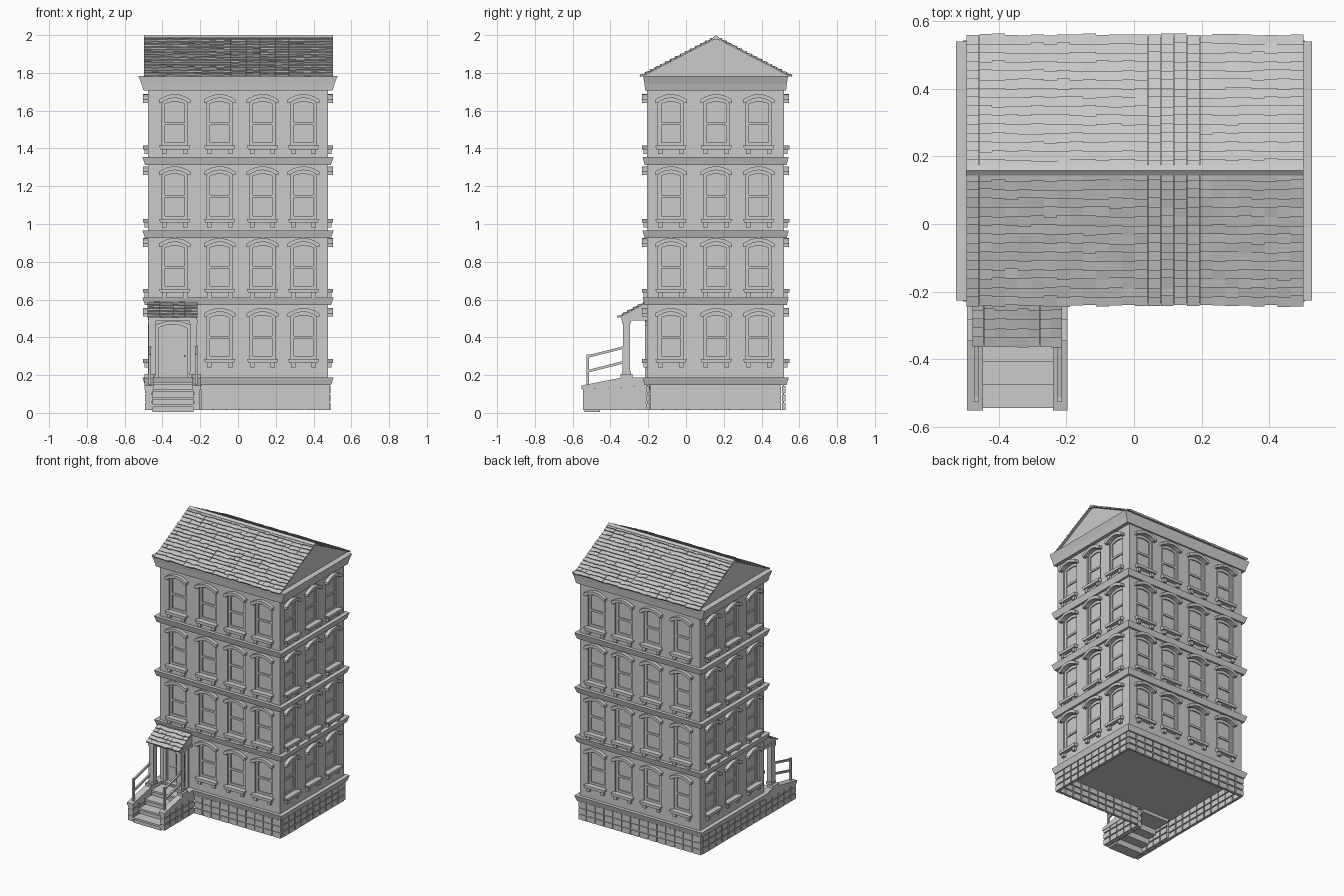
import bpy, bmesh, random
from mathutils import Matrix, Vector

if "Cube" in bpy.data.objects:
    bpy.data.objects.remove(bpy.data.objects["Cube"])

random.seed(4)
CY, HX, HY = 0.157, 0.476, 0.363          # footprint centre and half sizes


def frame(u, w, o):
    """Local frame: u along the wall, z up, w pointing outwards."""
    m = Matrix.Identity(4)
    for i, c in enumerate((u, (0, 0, 1), w, o)):
        for r in range(3):
            m[r][i] = c[r]
    return m


def finish(bm, name):
    bmesh.ops.recalc_face_normals(bm, faces=bm.faces)
    me = bpy.data.meshes.new(name)
    bm.to_mesh(me)
    bm.free()
    ob = bpy.data.objects.new(name, me)
    bpy.context.collection.objects.link(ob)
    return ob


def prism(bm, m, pts, w0, w1):
    a = [bm.verts.new(m @ Vector((p[0], p[1], w0))) for p in pts]
    b = [bm.verts.new(m @ Vector((p[0], p[1], w1))) for p in pts]
    bm.faces.new(a[::-1])
    bm.faces.new(b)
    for i in range(len(a)):
        j = (i + 1) % len(a)
        bm.faces.new((a[i], a[j], b[j], b[i]))


def box(bm, m, u0, u1, v0, v1, w0, w1):
    prism(bm, m, [(u0, v0), (u1, v0), (u1, v1), (u0, v1)], w0, w1)


def arc(c, hw, spring, rise, n=8):
    ts = [-1 + 2 * i / n for i in range(n + 1)]
    return [(c + hw * t, spring + rise * (1 - t * t)) for t in ts]


def band(name, profile, ky=1.0):
    """Rectangular moulding around the house; profile = (overhang, z)."""
    bm = bmesh.new()
    rings = [[bm.verts.new((sx * (HX + o), CY + sy * (HY + o * ky), z))
              for sx, sy in ((-1, -1), (1, -1), (1, 1), (-1, 1))] for o, z in profile]
    bm.faces.new(rings[0])
    bm.faces.new(rings[-1])
    for a, b in zip(rings, rings[1:]):
        for i in range(4):
            j = (i + 1) % 4
            bm.faces.new((a[i], a[j], b[j], b[i]))
    return finish(bm, name)


def bricks(bm, m, u0, u1, w0, w1, cols, z0=0.012, z1=0.147, rows=3, gap=0.008):
    inset = .007
    box(bm, m, u0 + .006, u1 - .006, z0 + .006, z1, w0 + inset, w1 - inset)
    du, dz = (u1 - u0) / cols, (z1 - z0) / rows
    for i in range(cols):
        for k in range(rows):
            box(bm, m, u0 + i * du + gap / 2, u0 + (i + 1) * du - gap / 2,
                z0 + k * dz + gap / 2, z0 + (k + 1) * dz - gap / 2, w0, w1)


def shingles(bm, x0, x1, eave, ridge, rows, cols, t):
    e, r = Vector(eave), Vector(ridge)
    d = (r - e) / rows
    n = Vector((-d.y, d.x)).normalized()
    if n.y < 0:
        n = -n
    dx = (x1 - x0) / cols
    for i in range(rows):
        for c in range(cols):
            p0 = e + d * (i + random.uniform(-.12, .12))
            p1 = e + d * min(i + 1.15, rows)
            tt = t * random.uniform(.8, 1.1)
            prism(bm, SIDE, [p0, p1, p1 + n * .003, p0 + n * tt],
                  x0 + c * dx + .0002, x0 + (c + 1) * dx - .0002)


SIDE = frame((0, 1, 0), (1, 0, 0), (0, 0, 0))        # (y, z) profiles extruded in x
FRONT = frame((1, 0, 0), (0, -1, 0), (0, 0, 0))
XS, YS = (-0.335, -0.097, 0.13, 0.347), (-0.237, 0.003, 0.228)
FACADES = {
    "front": (frame((1, 0, 0), (0, -1, 0), (0, CY - HY, 0)), HX, XS),
    "back": (frame((-1, 0, 0), (0, 1, 0), (0, CY + HY, 0)), HX, [-x for x in XS]),
    "right": (frame((0, 1, 0), (1, 0, 0), (HX, CY, 0)), HY, YS),
    "left": (frame((0, -1, 0), (-1, 0, 0), (-HX, CY, 0)), HY, [-y for y in YS]),
}
FLOORS = ((0.285, 0.555), (0.657, 0.925), (1.027, 1.305), (1.415, 1.687))  # sill top, hood top
DOOR_C, DEPTH, SASH = -0.345, 0.019, -0.011

# Walls with arched openings, hoods, sills and sashes
for side, (m, half, centres) in FACADES.items():
    trim, sash = bmesh.new(), bmesh.new()
    holes = []
    for k, (s, top) in enumerate(FLOORS):
        for c in centres:
            if side == "front" and k == 0 and c == XS[0]:
                holes.append([(DOOR_C + .083, .185), (DOOR_C - .083, .185)]
                             + arc(DOOR_C, .083, .455, .02))
                continue
            sp = top - .042
            holes.append([(c + .068, s), (c - .068, s)] + arc(c, .068, sp, .022))
            # arched hood with short drops at both ends
            prism(trim, m, [(c - .084, sp - .004)] + arc(c, .084, sp + .014, .028)
                  + [(c + .084, sp - .004), (c + .066, sp - .004)]
                  + arc(c, .066, sp, .022)[::-1] + [(c - .066, sp - .004)], -.005, .026)
            # sill on two brackets
            prism(trim, m, [(c - .076, s - .02), (c + .076, s - .02),
                            (c + .083, s), (c - .083, s)], -.015, .028)
            for b in (-.055, .055):
                box(trim, m, c + b - .012, c + b + .012, s - .045, s - .02, -.005, .018)
            # sash bars
            for e in (-1, 1):
                u = c + e * .06
                box(sash, m, u - .009, u + .009, s, sp + .004, -DEPTH - .002, SASH)
            mid = (s + sp) / 2
            for v0, v1 in ((s, s + .016), (mid - .006, mid + .008)):
                box(sash, m, c - .055, c + .055, v0, v1, -DEPTH - .002, SASH)
            prism(sash, m, arc(c, .068, sp, .022) + arc(c, .068, sp - .016, .018)[::-1],
                  -DEPTH - .002, SASH)
    finish(trim, side + "_hoods_and_sills")
    finish(sash, side + "_window_sashes")
    cu = bpy.data.curves.new(side + "_wall", 'CURVE')
    cu.dimensions, cu.fill_mode, cu.extrude = '2D', 'BOTH', DEPTH / 2
    for loop in [[(-half, .16), (half, .16), (half, 1.74), (-half, 1.74)]] + holes:
        sp = cu.splines.new('POLY')
        sp.points.add(len(loop) - 1)
        for p, q in zip(sp.points, loop):
            p.co = (q[0], q[1], 0, 1)
        sp.use_cyclic_u = True
    tmp = bpy.data.objects.new("tmp", cu)
    bpy.context.collection.objects.link(tmp)
    me = bpy.data.meshes.new_from_object(tmp.evaluated_get(bpy.context.evaluated_depsgraph_get()))
    bpy.data.objects.remove(tmp)
    bm = bmesh.new()
    bm.from_mesh(me)
    bmesh.ops.remove_doubles(bm, verts=bm.verts, dist=1e-5)
    for f in bm.faces:
        f.smooth = False
    wall = finish(bm, side + "_wall")
    wall.matrix_world = m @ Matrix.Translation((0, 0, -DEPTH / 2))

# Inner core that carries the window panes
band("window_panes", [(-DEPTH, .16), (-DEPTH, 1.74)])

# String courses, plinth cap and cornice
for i, (z0, z1) in enumerate(((.147, .187), (.57, .612), (.925, .965), (1.312, 1.355))):
    band(f"string_course_{i}", [(.016, z0), (.03, z1)], .8)
band("cornice", [(.025, 1.707), (.036, 1.745), (.051, 1.783)], .4)

# Brick plinth, open below and open behind the stoop
bm = bmesh.new()
bricks(bm, FRONT, -.2, .49, .193, .213, 10)
bricks(bm, FRONT, -.49, .49, -.527, -.507, 14)
bricks(bm, SIDE, -.193, .507, .47, .49, 10)
bricks(bm, SIDE, -.213, .507, -.49, -.47, 10)
finish(bm, "brick_plinth")

# Main roof: gable body, shingle rows and ridge cap
bm = bmesh.new()
prism(bm, SIDE, [(-.232, 1.782), (.55, 1.782), (.159, 1.984)], -.485, .485)
finish(bm, "gable_roof_body")
bm = bmesh.new()
for ey in (-.238, .556):
    shingles(bm, -.497, .502, (ey, 1.78), (.159, 1.986), 15, 26, .011)
finish(bm, "roof_shingles")
bm = bmesh.new()
prism(bm, SIDE, [(.143, 1.978), (.175, 1.978), (.175, 1.988), (.159, 2.0), (.143, 1.988)], -.497, .502)
finish(bm, "roof_ridge_cap")

# Stoop: stairs and landing
bm = bmesh.new()
for i in range(4):
    y0 = -.545 + i * .068
    y1 = -.19 if i == 3 else y0 + .09
    box(bm, SIDE, y0 + .008, y1, .004 + i * .04, .032 + i * .04, -.452, -.236)
    box(bm, SIDE, y0, y1, .03 + i * .04, .044 + i * .04, -.452, -.236)
finish(bm, "stoop_steps")

# Stoop side walls, sloped copings, railings and porch columns
for name, x0, x1, xr, xc in (("left", -.495, -.448, -.467, -.455), ("right", -.24, -.197, -.221, -.236)):
    bm = bmesh.new()
    bricks(bm, SIDE, -.55, -.205, x0 + .003, x1 - .003, 5)
    finish(bm, name + "_stoop_wall")
    bm = bmesh.new()
    prism(bm, SIDE, [(-.553, .125), (-.553, .145), (-.34, .187), (-.19, .187), (-.19, .14)], x0, x1)
    box(bm, SIDE, -.347, -.283, .18, .205, x0, x1)
    finish(bm, name + "_stoop_coping")
    bm = bmesh.new()
    for y, z0, z1 in ((-.52, .14, .31), (-.33, .18, .355)):
        box(bm, SIDE, y - .007, y + .007, z0, z1, xr - .007, xr + .007)
    for z in (.29, .212):
        prism(bm, SIDE, [(-.525, z), (-.32, z + .052), (-.32, z + .066), (-.525, z + .014)],
              xr - .006, xr + .006)
    finish(bm, name + "_railing")
    bm = bmesh.new()
    box(bm, SIDE, -.333, -.296, .2, .49, xc - .018, xc + .018)
    box(bm, SIDE, -.338, -.291, .2, .22, xc - .022, xc + .022)
    box(bm, SIDE, -.338, -.291, .472, .492, xc - .022, xc + .022)
    finish(bm, name + "_porch_column")

# Porch canopy
bm = bmesh.new()
box(bm, SIDE, -.342, -.19, .488, .507, -.475, -.216)
prism(bm, SIDE, [(-.352, .505), (-.19, .505), (-.19, .595)], -.47, -.221)
finish(bm, "porch_canopy")
bm = bmesh.new()
shingles(bm, -.478, -.213, (-.36, .503), (-.195, .593), 6, 8, .011)
finish(bm, "porch_shingles")

# Door with surround and raised panels
m = FACADES["front"][0]
bm = bmesh.new()
d = DOOR_C
prism(bm, m, [(d - .1, .185)] + arc(d, .1, .462, .026)
      + [(d + .1, .185), (d + .075, .185)] + arc(d, .075, .45, .018)[::-1] + [(d - .075, .185)], -.015, .01)
finish(bm, "door_surround")
bm = bmesh.new()
prism(bm, m, [(d - .075, .185)] + arc(d, .075, .45, .018) + [(d + .075, .185)], -.024, -.014)
for u in (-.034, .034):
    for v0, v1 in ((.205, .29), (.31, .43)):
        box(bm, m, d + u - .025, d + u + .025, v0, v1, -.018, -.01)
box(bm, m, d + .058, d + .068, .295, .307, -.018, -.004)
finish(bm, "front_door")
